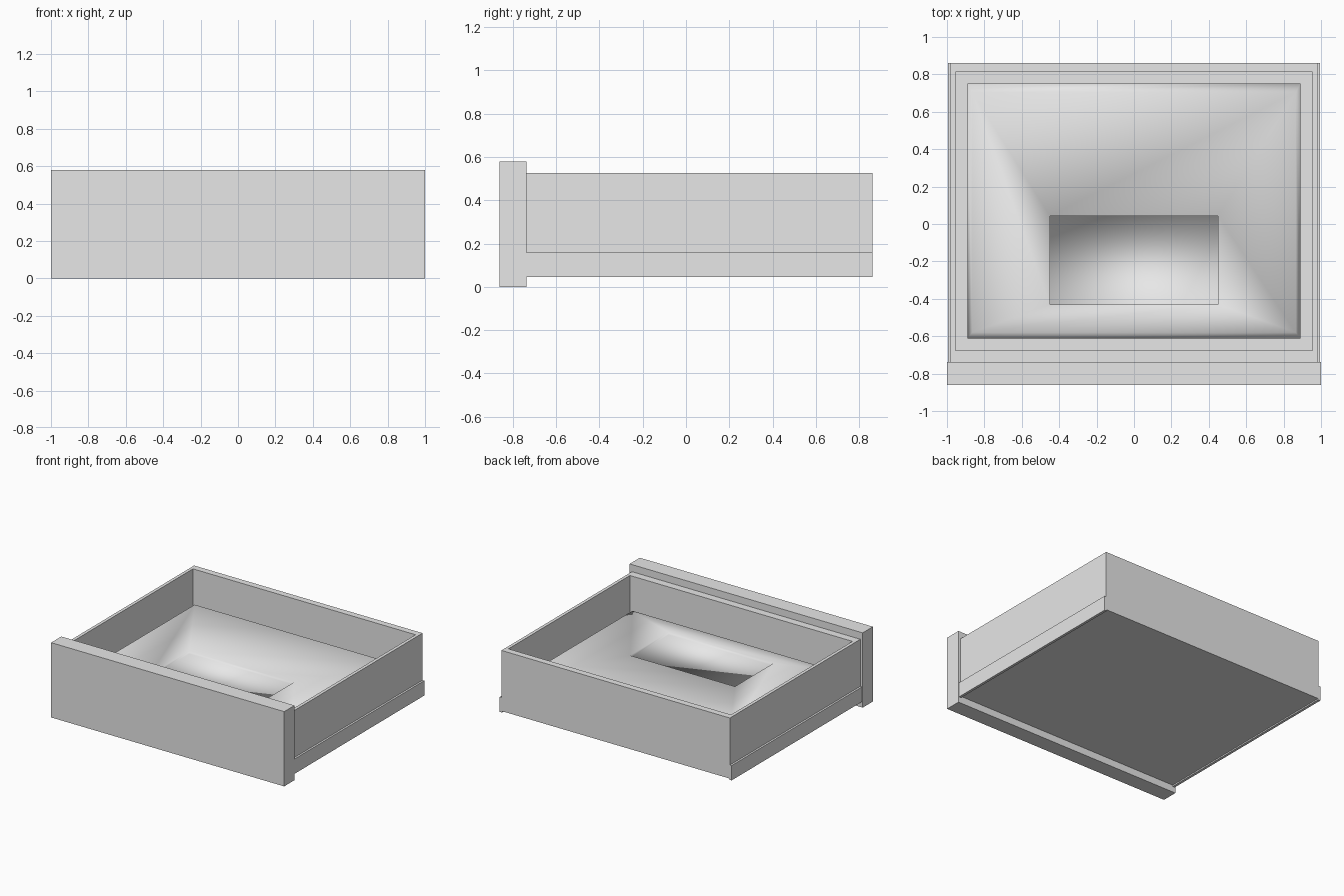
import bpy
import bmesh
import math

cube = bpy.data.objects.get("Cube")
if cube:
    bpy.data.objects.remove(cube, do_unlink=True)

# Single plain grey finish
grey = bpy.data.materials.new("light_grey")
grey.use_nodes = True
colour = (0.8, 0.8, 0.8, 1.0)
grey.diffuse_color = colour
grey.node_tree.nodes["Principled BSDF"].inputs["Base Color"].default_value = colour


def loft(name, rings, x_mid=0.0, smooth=False):
    """Join rectangular rings (half width, y min, y max, z) and cap both ends."""
    bm = bmesh.new()
    loops = []
    for hx, y0, y1, z in rings:
        corners = ((-hx, y0), (hx, y0), (hx, y1), (-hx, y1))
        loops.append([bm.verts.new((x_mid + x, y, z)) for x, y in corners])
    for low, high in zip(loops, loops[1:]):
        for i in range(4):
            j = (i + 1) % 4
            bm.faces.new((low[i], low[j], high[j], high[i]))
    bm.faces.new(loops[0][::-1])
    bm.faces.new(loops[-1])
    bmesh.ops.recalc_face_normals(bm, faces=bm.faces)
    mesh = bpy.data.meshes.new(name)
    bm.to_mesh(mesh)
    bm.free()
    mesh.materials.append(grey)
    obj = bpy.data.objects.new(name, mesh)
    bpy.context.collection.objects.link(obj)
    bpy.ops.object.select_all(action='DESELECT')
    obj.select_set(True)
    bpy.context.view_layer.objects.active = obj
    if smooth:
        bpy.ops.object.shade_smooth()
    else:
        bpy.ops.object.shade_smooth_by_angle(angle=math.radians(30))
    return obj


def box(name, hx, y0, y1, z0, z1, x_mid=0.0):
    return loft(name, [(hx, y0, y1, z0), (hx, y0, y1, z1)], x_mid)


# Front panel, wider and taller than the tray
box("front_panel", 1.0, -0.862, -0.737, 0.0, 0.58)

# Open tray: outside, rim, then inside down to the floor
loft("drawer_tray", [
    (0.98, -0.737, 0.862, 0.055),
    (0.98, -0.737, 0.862, 0.525),
    (0.955, -0.677, 0.812, 0.525),
    (0.955, -0.677, 0.812, 0.10),
])

# Slide rails along the lower sides
for side, label in ((1, "left"), (-1, "right")):
    box(label + "_rail", 0.01, -0.737, 0.862, 0.045, 0.16, side * 0.985)

# Padded insert with sloped edges and a shallow rectangular recess
loft("padded_insert", [
    (0.89, -0.612, 0.75, 0.10),
    (0.89, -0.612, 0.75, 0.28),
    (0.865, -0.58, 0.705, 0.312),
    (0.45, -0.43, 0.043, 0.315),
    (0.45, -0.43, 0.043, 0.295),
], smooth=True)
